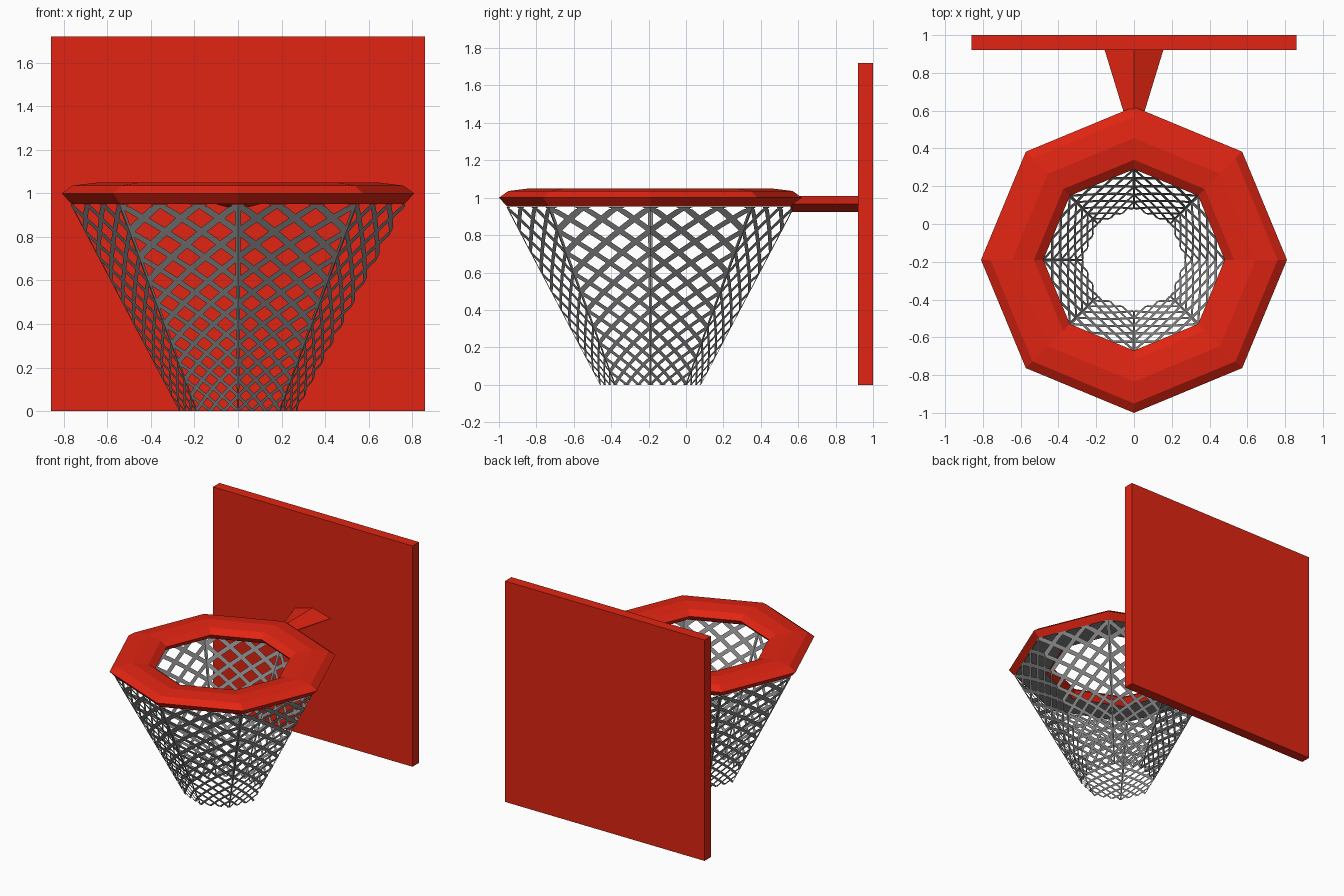
import bpy, bmesh, math

if "Cube" in bpy.data.objects:
    bpy.data.objects.remove(bpy.data.objects["Cube"])

SIDES = 8
CY = -0.19            # hoop centre in y


def material(name, rgb):
    m = bpy.data.materials.new(name)
    m.diffuse_color = (*rgb, 1)
    m.use_nodes = True
    m.node_tree.nodes["Principled BSDF"].inputs["Base Color"].default_value = m.diffuse_color
    return m


RED = material("red paint", (0.75, 0.018, 0.006))
GREY = material("net grey", (0.24, 0.24, 0.24))


def finish(name, bm, *mats, solid=True):
    if solid:
        bmesh.ops.recalc_face_normals(bm, faces=bm.faces)
    me = bpy.data.meshes.new(name)
    bm.to_mesh(me)
    bm.free()
    for m in mats:
        me.materials.append(m)
    ob = bpy.data.objects.new(name, me)
    bpy.context.collection.objects.link(ob)
    return ob


def polar(i, r, z):
    a = 2 * math.pi * i / SIDES
    return (r * math.cos(a), CY + r * math.sin(a), z)


def bridge(bm, rings, cap=False, close=False):
    n = len(rings[0])
    pairs = list(zip(rings, rings[1:])) + ([(rings[-1], rings[0])] if close else [])
    for a, b in pairs:
        for i in range(n):
            j = (i + 1) % n
            bm.faces.new((a[i], a[j], b[j], b[i]))
    if cap:
        bm.faces.new(rings[0])
        bm.faces.new(rings[-1])


# backboard
bm = bmesh.new()
bmesh.ops.create_cube(bm, size=1)
bmesh.ops.scale(bm, vec=(1.72, 0.08, 1.72), verts=bm.verts)
bmesh.ops.translate(bm, vec=(0, 0.96, 0.86), verts=bm.verts)
finish("backboard", bm, RED)

# rim: octagonal ring, grey on its flat underside
profile = [(0.81, 1.0), (0.76, 1.036), (0.645, 1.05), (0.53, 1.036),
           (0.48, 1.0), (0.53, 0.952), (0.765, 0.952)]
bm = bmesh.new()
bridge(bm, [[bm.verts.new(polar(i, r, z)) for r, z in profile] for i in range(SIDES)], close=True)
for f in bm.faces:
    if all(v.co.z < 0.96 for v in f.verts):
        f.material_index = 1
finish("rim", bm, RED, GREY)

# bracket: flaring diamond-section arm
bm = bmesh.new()
bridge(bm, [[bm.verts.new((x * w, y, 0.966 + z * 0.042))
             for x, z in ((1, 0), (0, 1), (-1, 0), (0, -1))]
            for y, w in ((0.56, 0.045), (0.93, 0.158))], cap=True)
finish("bracket", bm, RED)

# net: diagonal ribbons on the eight sloping panels
COLS, ROWS, HALF = 3, 10, 0.15
Q = 1.8 ** (1 / 9)     # rows grow towards the top


def net_point(panel, u, w):
    w = min(max(w, 0), ROWS)
    z = 0.95 * (Q ** w - 1) / (Q ** ROWS - 1)
    r = 0.27 + (0.77 - 0.27) * z / 0.95
    a, b = polar(panel, r, z), polar(panel + 1, r, z)
    return tuple(p + (q - p) * u for p, q in zip(a, b))


bm = bmesh.new()
STEPS = COLS * 4
for panel in range(SIDES):
    for sign in (1, -1):
        for c in range(-COLS, ROWS + COLS + 1):
            for s in range(STEPS):
                u0, u1 = s / STEPS, (s + 1) / STEPS
                w0, w1 = c + sign * COLS * u0, c + sign * COLS * u1
                if max(w0, w1) + HALF <= 0 or min(w0, w1) - HALF >= ROWS:
                    continue
                bm.faces.new([bm.verts.new(net_point(panel, u, w)) for u, w in
                              ((u0, w0 - HALF), (u1, w1 - HALF), (u1, w1 + HALF), (u0, w0 + HALF))])
    # corner strip along the panel edges
    if panel:
        for p, u in ((panel, 0.025), (panel - 1, 0.975)):
            edge = round(u)
            us = (edge, u) if edge == 0 else (u, edge)
            bm.faces.new([bm.verts.new(net_point(p, x, w)) for x, w in
                          ((us[0], 0), (us[1], 0), (us[1], ROWS), (us[0], ROWS))])
bmesh.ops.remove_doubles(bm, verts=bm.verts, dist=1e-5)
finish("net", bm, GREY, solid=False)
